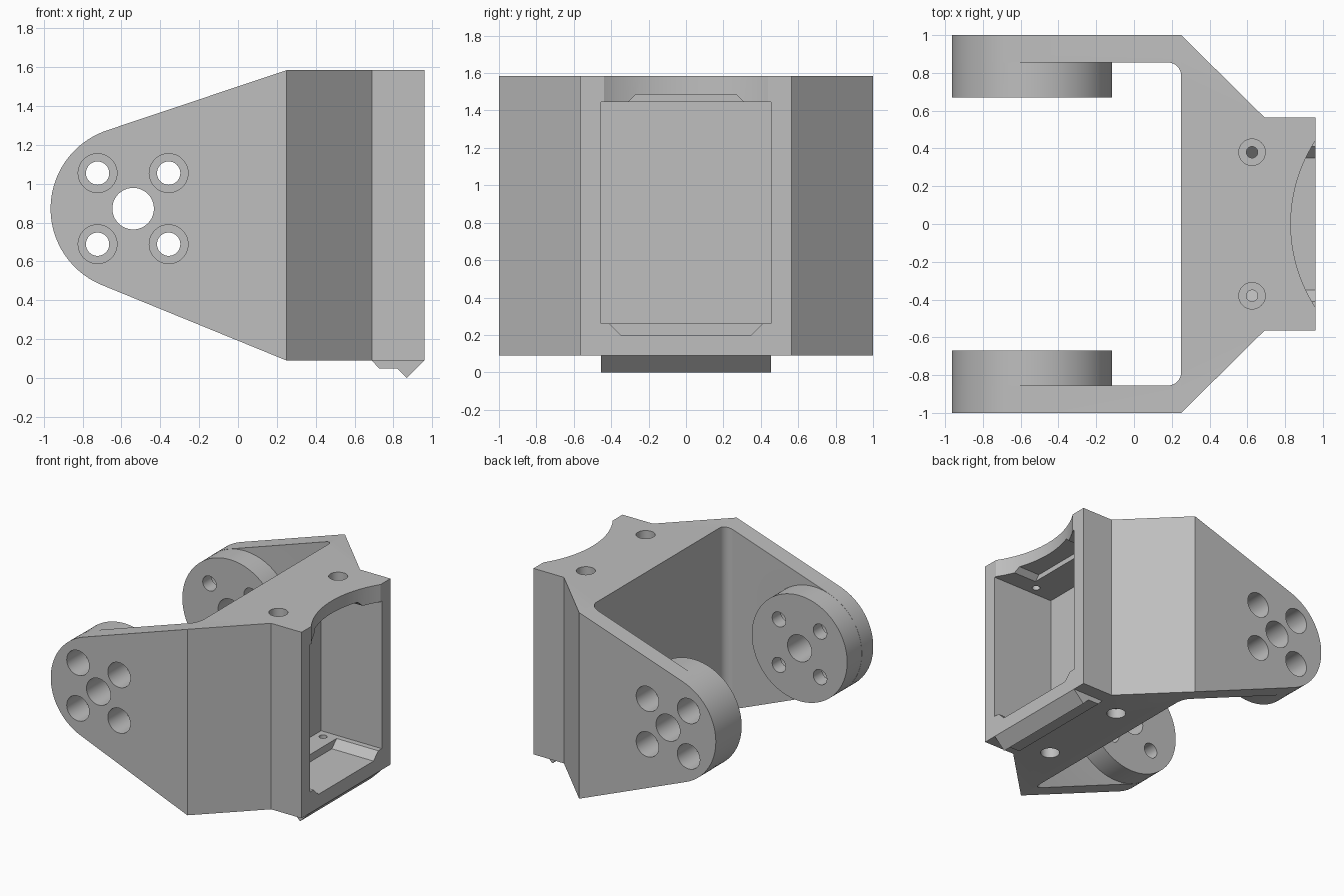
import bpy, bmesh
from math import sin, cos, pi, radians

if "Cube" in bpy.data.objects:
    bpy.data.objects.remove(bpy.data.objects["Cube"], do_unlink=True)

grey = bpy.data.materials.new("matte_grey")
grey.use_nodes = True
colour = (0.52, 0.52, 0.52, 1)
grey.diffuse_color = colour
grey.node_tree.nodes["Principled BSDF"].inputs["Base Color"].default_value = colour


def arc(cx, cy, r, start, end, steps):
    """Points along an arc, angles in degrees."""
    angles = [radians(start + (end - start) * i / steps) for i in range(steps + 1)]
    return [(cx + r * cos(a), cy + r * sin(a)) for a in angles]


def circle(cx, cy, r, steps=48):
    return arc(cx, cy, r, 0, 360, steps)[:-1]


def prism(name, points, axis, lo, hi):
    """Extrude a flat outline along one axis."""
    place = {"x": lambda a, b, t: (t, a, b),
             "y": lambda a, b, t: (a, t, b),
             "z": lambda a, b, t: (a, b, t)}[axis]
    bm = bmesh.new()
    rings = [[bm.verts.new(place(a, b, t)) for a, b in points] for t in (lo, hi)]
    for ring in rings:
        bm.faces.new(ring)
    for i in range(len(points)):
        j = (i + 1) % len(points)
        bm.faces.new((rings[0][i], rings[0][j], rings[1][j], rings[1][i]))
    bmesh.ops.recalc_face_normals(bm, faces=bm.faces)
    mesh = bpy.data.meshes.new(name)
    bm.to_mesh(mesh)
    bm.free()
    mesh.materials.append(grey)
    ob = bpy.data.objects.new(name, mesh)
    bpy.context.collection.objects.link(ob)
    return ob


def combine(target, other, operation):
    """Apply a boolean and discard the helper object."""
    mod = target.modifiers.new("boolean", "BOOLEAN")
    mod.operation, mod.solver, mod.object = operation, "EXACT", other
    graph = bpy.context.evaluated_depsgraph_get()
    mesh = bpy.data.meshes.new_from_object(target.evaluated_get(graph))
    target.modifiers.clear()
    target.data = mesh
    bpy.data.objects.remove(other, do_unlink=True)


BOTTOM, TOP = 0.09, 1.585
PX, PZ = -0.54, 0.872      # pivot axis
R = 0.425

# Fork outline seen from above
half = [(0.96, 0.565), (0.69, 0.565), (0.25, 1), (-1.1, 1), (-1.1, 0.855)]
half += arc(0.18, 0.785, 0.07, 90, 0, 8)
outline = half + [(x, -y) for x, y in reversed(half)]
bracket = prism("fork_bracket", outline, "z", BOTTOM, TOP)

# Tapered side outline with rounded arm ends
side = [(1.1, BOTTOM - 0.1), (1.1, TOP + 0.1), (0.25, TOP + 0.1), (0.25, TOP)]
side += arc(PX, PZ, R, 108.8, 247.7, 40)
side += [(0.25, BOTTOM), (0.25, BOTTOM - 0.1)]
combine(bracket, prism("side_trim", side, "y", -1.2, 1.2), "INTERSECT")

# Round pivot bosses inside both arms
for s in (-1, 1):
    boss = prism("pivot_boss", circle(PX, PZ, R - 0.001, 96), "y",
                 min(s * 0.67, s * 0.95), max(s * 0.67, s * 0.95))
    combine(bracket, boss, "UNION")

# Hooked lip under the mouth
lip = [(0.69, BOTTOM), (0.725, 0.05), (0.82, 0.05), (0.87, 0),
       (0.96, BOTTOM), (0.96, 0.12), (0.69, 0.12)]
combine(bracket, prism("lower_lip", lip, "y", -0.455, 0.455), "UNION")

# Pocket with stepped recesses in its ceiling and floor
combine(bracket, prism("pocket", [(-0.455, 0.26), (0.455, 0.26), (0.455, 1.445),
                                  (-0.455, 1.445)], "x", 0.42, 1.1), "DIFFERENCE")
combine(bracket, prism("ceiling_recess", [(-0.31, 1.445), (-0.27, 1.485), (0.27, 1.485),
                                          (0.31, 1.445), (0.31, 1.4), (-0.31, 1.4)],
                       "x", 0.69, 1.1), "DIFFERENCE")
combine(bracket, prism("floor_recess", [(-0.41, 0.26), (-0.35, 0.2), (0.35, 0.2),
                                        (0.41, 0.26), (0.41, 0.3), (-0.41, 0.3)],
                       "x", 0.59, 1.1), "DIFFERENCE")

# Curved notch in the top edge
combine(bracket, prism("top_notch", circle(1.64, 0, 0.81, 128), "z", 1.35, 1.8), "DIFFERENCE")

# Centre bore and counterbored screw holes through the arms
combine(bracket, prism("centre_bore", circle(PX, PZ, 0.107), "y", -1.2, 1.2), "DIFFERENCE")
for dx in (-0.183, 0.183):
    for dz in (-0.183, 0.183):
        x, z = PX + dx, PZ + dz
        combine(bracket, prism("arm_hole", circle(x, z, 0.06), "y", -1.2, 1.2), "DIFFERENCE")
        for lo, hi in ((-1.2, -0.78), (0.78, 1.2)):
            combine(bracket, prism("arm_counterbore", circle(x, z, 0.1), "y", lo, hi),
                    "DIFFERENCE")

# Counterbored screw holes in the top and bottom walls
for y in (-0.38, 0.38):
    for name, x, r, lo, hi in (("top_hole", 0.625, 0.03, 1.3, 1.7),
                               ("top_counterbore", 0.625, 0.07, 1.515, 1.7),
                               ("bottom_hole", 0.49, 0.03, 0, 0.4),
                               ("bottom_counterbore", 0.49, 0.07, 0, 0.17)):
        combine(bracket, prism(name, circle(x, y, r, 32), "z", lo, hi), "DIFFERENCE")

# Smooth round surfaces, crisp edges
bpy.ops.object.select_all(action="DESELECT")
bracket.select_set(True)
bpy.context.view_layer.objects.active = bracket
bpy.ops.object.shade_smooth_by_angle(angle=radians(25))
